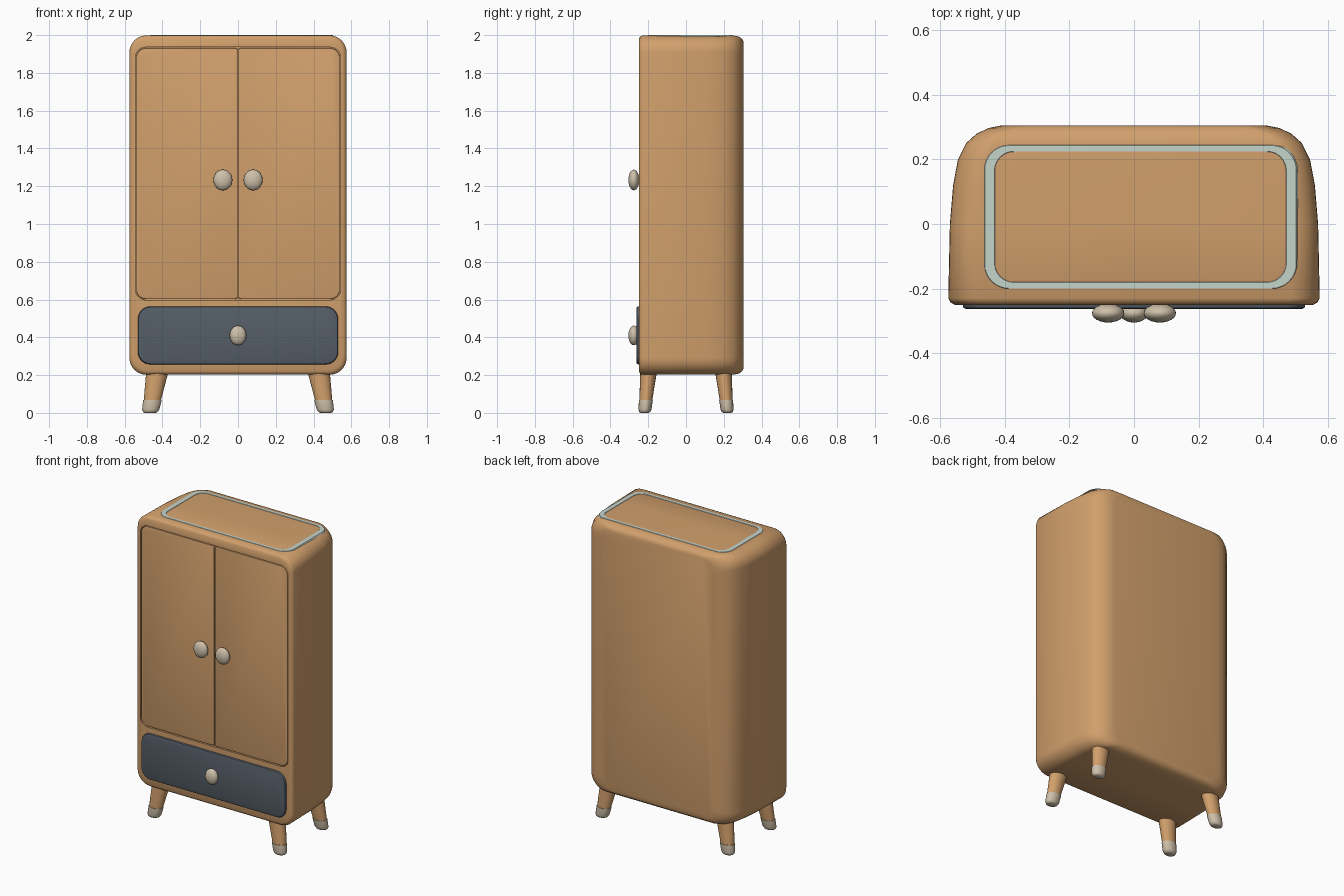
import bpy, bmesh, math
from mathutils import Vector

cube = bpy.data.objects.get("Cube")
if cube:
    bpy.data.objects.remove(cube, do_unlink=True)


def material(name, rgb):
    m = bpy.data.materials.new(name)
    m.use_nodes = True
    m.diffuse_color = (*rgb, 1)
    m.node_tree.nodes["Principled BSDF"].inputs["Base Color"].default_value = (*rgb, 1)
    return m


WOOD = material("warm wood", (0.64, 0.35, 0.15))
SLATE = material("slate drawer", (0.09, 0.11, 0.135))
CREAM = material("cream", (0.62, 0.53, 0.40))
PALE = material("pale trim", (0.56, 0.66, 0.60))


def rounded(hw, hh, radii, seg=8):
    """Rounded rectangle; radii run counter-clockwise from the upper right."""
    if not isinstance(radii, tuple):
        radii = (radii,) * 4
    pts = []
    for i, ((sx, sy), r) in enumerate(zip(((1, 1), (-1, 1), (-1, -1), (1, -1)), radii)):
        for k in range(seg + 1):
            a = math.pi / 2 * (i + k / seg)
            pts.append((sx * (hw - r) + r * math.cos(a), sy * (hh - r) + r * math.sin(a)))
    return pts


def smooth(obj, angle=40):
    bpy.ops.object.select_all(action="DESELECT")
    obj.select_set(True)
    bpy.context.view_layer.objects.active = obj
    bpy.ops.object.shade_smooth_by_angle(angle=math.radians(angle))


def loft(name, rings, mats, closed=False, shade=True):
    """Skin a list of point rings, capping the ends or closing the loop."""
    bm = bmesh.new()
    loops = [[bm.verts.new(p) for p in ring] for ring in rings]
    pairs = list(zip(loops, loops[1:]))
    if closed:
        pairs.append((loops[-1], loops[0]))
    else:
        bm.faces.new(loops[0])
        bm.faces.new(loops[-1])
    n = len(loops[0])
    for a, b in pairs:
        for i in range(n):
            j = (i + 1) % n
            bm.faces.new((a[i], a[j], b[j], b[i]))
    bmesh.ops.recalc_face_normals(bm, faces=bm.faces)
    mesh = bpy.data.meshes.new(name)
    bm.to_mesh(mesh)
    bm.free()
    for m in mats:
        mesh.materials.append(m)
    obj = bpy.data.objects.new(name, mesh)
    bpy.context.collection.objects.link(obj)
    if shade:
        smooth(obj)
    return obj


def upright(outline, cx, y, cz):
    return [(cx + u, y, cz + v) for u, v in outline]


def panel(name, cx, cz, hw, hh, radii, front, back, bevel, mat):
    """Front-facing slab with a softened front edge."""
    rings = []
    for y, inset in ((back, 0), (front + bevel, 0), (front + bevel * 0.3, bevel * 0.3), (front, bevel)):
        rings.append(upright(rounded(hw - inset, hh - inset, radii), cx, y, cz))
    return loft(name, rings, [mat])


# Cabinet body: small front edge, sides curving in towards the back
profile = ((-0.25, 0.555, 0.88), (-0.243, 0.568, 0.892), (-0.23, 0.575, 0.898),
           (0, 0.57, 0.898), (0.12, 0.56, 0.898), (0.2, 0.545, 0.898), (0.25, 0.52, 0.898),
           (0.28, 0.487, 0.892), (0.297, 0.45, 0.88), (0.305, 0.41, 0.865))
body = loft("cabinet_body", [upright(rounded(w, h, 0.09), 0, y, 1.1) for y, w, h in profile],
            [WOOD], shade=False)

# Shallow recess that leaves a thin gap around the doors
cutter = loft("door_recess_cutter",
              [upright(rounded(0.543, 0.669, 0.055), 0, y, 1.267) for y in (-0.3, -0.236)],
              [WOOD], shade=False)
cutter.hide_render = True
cutter.hide_set(True)
cut = body.modifiers.new("door recess", "BOOLEAN")
cut.operation = "DIFFERENCE"
cut.solver = "EXACT"
cut.object = cutter
bpy.context.view_layer.objects.active = body
bpy.ops.object.modifier_apply(modifier=cut.name)
bpy.data.objects.remove(cutter, do_unlink=True)
smooth(body)

# Pair of doors, rounded on their outer corners
for side, s in (("left", 1), ("right", -1)):
    outer, inner = 0.05, 0.012
    radii = (outer, inner, inner, outer) if s > 0 else (inner, outer, outer, inner)
    panel(side + "_door", s * 0.2705, 1.267, 0.268, 0.664, radii, -0.249, -0.23, 0.004, WOOD)

# Drawer front
panel("drawer_front", 0, 0.41, 0.53, 0.153, 0.065, -0.263, -0.235, 0.01, SLATE)


# Knobs on short stems
def knob(name, x, z, rx, rz):
    bpy.ops.mesh.primitive_uv_sphere_add(segments=24, ring_count=14, location=(x, -0.276, z))
    ball = bpy.context.object
    ball.name = name
    ball.scale = (rx, 0.029, rz)
    ball.data.materials.append(CREAM)
    bpy.ops.object.shade_smooth()
    bpy.ops.mesh.primitive_cylinder_add(vertices=16, radius=0.02, depth=0.035,
                                        location=(x, -0.255, z), rotation=(math.pi / 2, 0, 0))
    stem = bpy.context.object
    stem.name = name + "_stem"
    stem.data.materials.append(CREAM)
    smooth(stem)


knob("left_door_knob", 0.08, 1.233, 0.05, 0.055)
knob("right_door_knob", -0.08, 1.233, 0.05, 0.055)
knob("drawer_knob", 0, 0.41, 0.044, 0.052)

# Pale trim line around the top
trim = [[(0.02 + u, 0.022 + v, z) for u, v in rounded(w, h, r)]
        for w, h, r, z in ((0.487, 0.226, 0.08, 1.992), (0.482, 0.221, 0.075, 2.0),
                           (0.452, 0.203, 0.06, 2.0), (0.447, 0.198, 0.055, 1.992))]
loft("top_trim", trim, [PALE], closed=True)

# Splayed tapering legs with cream tips
for sx, side in ((1, "left"), (-1, "right")):
    for sy, end in ((-1, "front"), (1, "back")):
        top = Vector((sx * 0.425, sy * 0.197, 0.23))
        foot = Vector((sx * 0.465, sy * 0.219, 0.0))
        rings = []
        for z, r in ((0.23, 0.05), (0.068, 0.038), (0.067, 0.041), (0.018, 0.038), (0.005, 0.032), (0, 0.024)):
            c = foot.lerp(top, z / top.z)
            rings.append([(c.x + 1.2 * r * math.cos(k * math.tau / 20),
                           c.y + 0.9 * r * math.sin(k * math.tau / 20), z) for k in range(20)])
        leg = loft(f"{end}_{side}_leg", rings, [WOOD, CREAM])
        for f in leg.data.polygons:
            f.material_index = 1 if f.center.z < 0.0676 else 0
